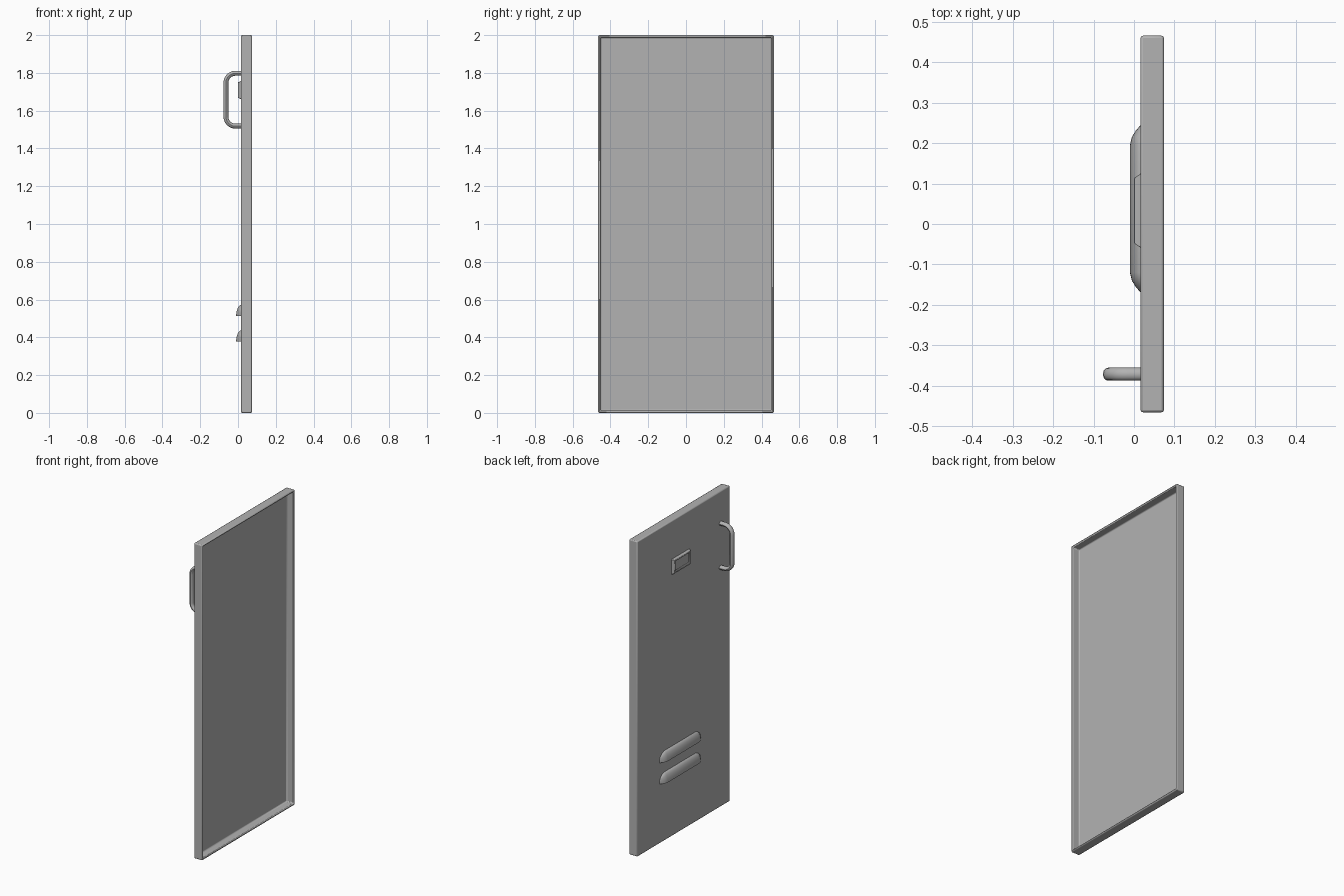
import bpy, bmesh, math
from mathutils import Vector

if "Cube" in bpy.data.objects:
    bpy.data.objects.remove(bpy.data.objects["Cube"], do_unlink=True)

GREY = (0.45, 0.45, 0.45, 1)
metal = bpy.data.materials.new("grey_metal")
metal.use_nodes = True
metal.diffuse_color = GREY
metal.node_tree.nodes["Principled BSDF"].inputs["Base Color"].default_value = GREY

SKIN = 0.016  # x of the outer door face


def finish(bm, name, bevel=0, segments=2):
    bmesh.ops.recalc_face_normals(bm, faces=bm.faces)
    mesh = bpy.data.meshes.new(name)
    bm.to_mesh(mesh)
    bm.free()
    mesh.materials.append(metal)
    obj = bpy.data.objects.new(name, mesh)
    bpy.context.collection.objects.link(obj)
    if bevel:
        mod = obj.modifiers.new("rounded_edges", "BEVEL")
        mod.width, mod.segments = bevel, segments
    bpy.ops.object.select_all(action="DESELECT")
    obj.select_set(True)
    bpy.context.view_layer.objects.active = obj
    bpy.ops.object.shade_smooth_by_angle(angle=math.radians(35))
    return obj


def box(bm, low, high):
    low, high = Vector(low), Vector(high)
    verts = bmesh.ops.create_cube(bm, size=1)["verts"]
    for v in verts:
        v.co = (low + high) / 2 + v.co * (high - low)
    return verts


def face_towards(bm, sign):
    return max(bm.faces, key=lambda f: sign * f.calc_center_median().x)


def sink(bm, sign, rim, depth):
    # Inset the face looking along x and push it inwards
    face = face_towards(bm, sign)
    bmesh.ops.inset_region(bm, faces=[face], thickness=rim)
    inner = bmesh.ops.extrude_discrete_faces(bm, faces=[face])["faces"][0]
    bmesh.ops.translate(bm, verts=inner.verts, vec=(-sign * depth, 0, 0))


# Door panel: a shallow tray, open towards +x
bm = bmesh.new()
box(bm, (SKIN, -0.465, 0), (0.074, 0.465, 2))
sink(bm, 1, 0.018, 0.05)
finish(bm, "door_panel", 0.006)

# Label holder: tapered frame with a sunken card area
bm = bmesh.new()
centre = Vector((0, 0.033, 1.709))
box(bm, (0, -0.06, 1.66), (SKIN + 0.002, 0.126, 1.758))
for v in face_towards(bm, -1).verts:
    v.co.y += math.copysign(0.013, centre.y - v.co.y)
    v.co.z += math.copysign(0.008, centre.z - v.co.z)
sink(bm, -1, 0.012, 0.01)
finish(bm, "label_holder", 0.0015, 1)

# Vent louvres: quarter-round hoods, flat below, tapering at both ends
STEPS = 6
for name, z in (("upper_louvre", 0.512), ("lower_louvre", 0.377)):
    bm = bmesh.new()
    rings = []
    for y, scale in ((-0.17, 0.04), (-0.155, 0.5), (-0.14, 0.83), (-0.12, 1),
                     (0.195, 1), (0.215, 0.83), (0.23, 0.5), (0.245, 0.04)):
        ring = [bm.verts.new((SKIN + 0.002, y, z))]
        for i in range(STEPS + 1):
            a = i / STEPS * math.pi / 2
            ring.append(bm.verts.new((SKIN + 0.002 - 0.028 * scale * math.cos(a), y,
                                      z + 0.06 * (0.35 + 0.65 * scale) * math.sin(a))))
        rings.append(ring)
    for a, b in zip(rings, rings[1:]):
        for i in range(len(a)):
            j = (i + 1) % len(a)
            bm.faces.new((a[i], a[j], b[j], b[i]))
    bm.faces.new(rings[0])
    bm.faces.new(rings[-1])
    finish(bm, name)

# Pull handle: oval tube swept along a rounded bracket path
TOP, BOTTOM, OUT, R, SIDES = 1.798, 1.518, -0.064, 0.05, 12
path = [Vector((SKIN + 0.004, 0, TOP))]
for zc, start in ((TOP - R, 90), (BOTTOM + R, 180)):
    for i in range(7):
        a = math.radians(start + i * 15)
        path.append(Vector((OUT + R + R * math.cos(a), 0, zc + R * math.sin(a))))
path.append(Vector((SKIN + 0.004, 0, BOTTOM)))
bm = bmesh.new()
rings = []
for i, p in enumerate(path):
    t = (path[min(i + 1, len(path) - 1)] - path[max(i - 1, 0)]).normalized()
    n = Vector((t.z, 0, -t.x))
    ring = []
    for k in range(SIDES):
        a = k * math.tau / SIDES
        ring.append(bm.verts.new(p + n * 0.013 * math.cos(a)
                                 + Vector((0, -0.371 + 0.016 * math.sin(a), 0))))
    rings.append(ring)
for a, b in zip(rings, rings[1:]):
    for k in range(SIDES):
        j = (k + 1) % SIDES
        bm.faces.new((a[k], a[j], b[j], b[k]))
bm.faces.new(rings[0])
bm.faces.new(rings[-1])
finish(bm, "pull_handle")
